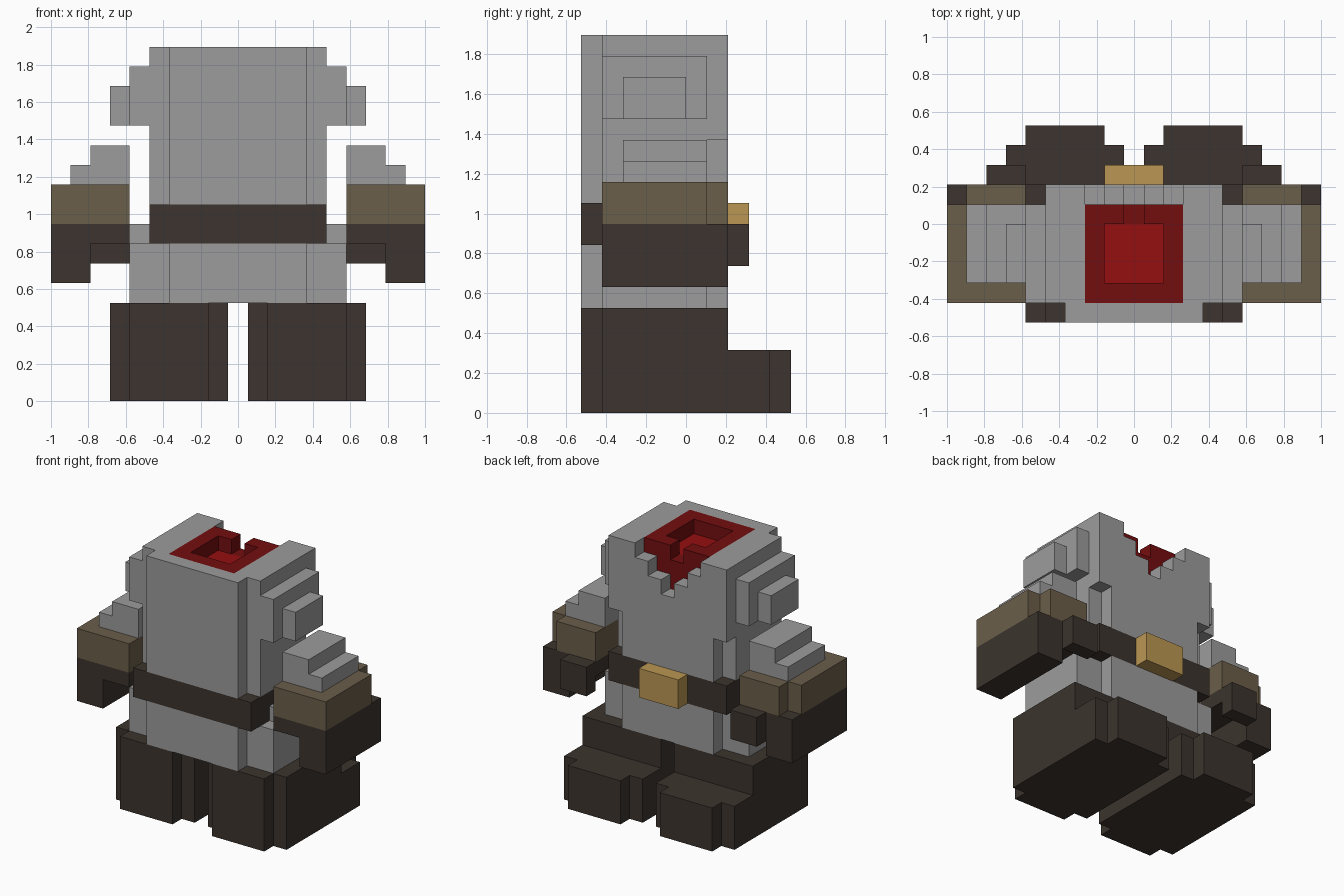
import bpy, bmesh

if "Cube" in bpy.data.objects:
    bpy.data.objects.remove(bpy.data.objects["Cube"])

U = 2 / 19  # block size


def lin(c):
    c /= 255
    return c / 12.92 if c <= 0.04045 else ((c + 0.055) / 1.055) ** 2.4


def material(name, r, g, b):
    m = bpy.data.materials.new(name)
    m.diffuse_color = (lin(r), lin(g), lin(b), 1)
    m.use_nodes = True
    m.node_tree.nodes["Principled BSDF"].inputs["Base Color"].default_value = m.diffuse_color
    return m


GREY = material("stone_grey", 156, 156, 156)
DARK = material("dark_leather", 60, 52, 46)
BROWN = material("olive_brown", 107, 94, 74)
GOLD = material("gold", 187, 151, 83)
MAROON = material("dark_red", 116, 13, 15)
RED = material("bright_red", 149, 14, 16)


def cells(boxes):
    """Fill blocks; x runs from the centre line, y and z count from the back and ground."""
    out = set()
    for x0, x1, y0, y1, z0, z1 in boxes:
        out |= {(i, j, k) for i in range(int(x0 + 9.5), int(x1 + 9.5))
                for j in range(y0, y1) for k in range(z0, z1)}
    return out


def wide(w, *yz):
    return (-w, w, *yz)


def flip(boxes):
    return [(-b[1], -b[0], *b[2:]) for b in boxes]


parts = {}


def part(name, mat, boxes, cut=()):
    used = set().union(*(p[1] for p in parts.values()))
    parts[name] = (mat, cells(boxes) - cells(cut) - used)


def pair(name, mat, boxes):
    part("right_" + name, mat, boxes)
    part("left_" + name, mat, flip(boxes))


# Boots: rounded heel, shaft, foot and toe cap
pair("boot", DARK, [(1.5, 5.5, 0, 1, 0, 5), (0.5, 6.5, 1, 7, 0, 5),
                    (0.5, 6.5, 7, 9, 0, 3), (1.5, 5.5, 9, 10, 0, 3)])

# Belt and buckle
part("belt", DARK, [wide(4.5, 0, 7, 8, 10)])
part("buckle", GOLD, [wide(1.5, 7, 8, 8, 10)])

# Red neck: sunken floor, then the rim with a notch at the front
part("neck_floor", RED, [wide(1.5, 2, 5, 16, 17)])
part("neck_rim", MAROON, [wide(2.5, 1, 6, 15, 18)],
     [wide(1.5, 2, 5, 17, 18), wide(0.5, 5, 6, 17, 18)])

# Body below and above the belt, with a stepped collar opening
part("lower_body", GREY, [wide(3.5, 0, 7, 5, 8), wide(5.5, 1, 6, 5, 8), wide(5.5, 2, 5, 8, 9)])
collar = [wide(w, 6, 7, z, z + 1) for w, z in ((2.5, 17), (1.5, 16), (0.5, 15))]
part("upper_body", GREY, [wide(3.5, 0, 7, 10, 18), wide(4.5, 1, 6, 10, 18),
                          wide(4.5, 6, 7, 13, 18)],
     collar + [wide(1.5, 2, 5, 17, 18), wide(0.5, 5, 6, 17, 18)])

# Stepped side plates
pair("side_plate", GREY, [(4.5, 5.5, 1, 6, 14, 17), (5.5, 6.5, 2, 5, 14, 16)])

# Arms: glove with thumb, cuff and stepped sleeve
pair("glove", DARK, [(5.5, 9.5, 1, 7, 8, 9), (7.5, 9.5, 1, 7, 6, 8), (5.5, 7.5, 7, 8, 7, 9)])
pair("cuff", BROWN, [(5.5, 8.5, 1, 7, 9, 11), (8.5, 9.5, 1, 6, 9, 11)])
pair("sleeve", GREY, [(5.5, 8.5, 2, 6, 11, 12), (5.5, 7.5, 2, 6, 12, 13)])

# Build each part from the outer block faces only, merging flat areas
solid = set().union(*(p[1] for p in parts.values()))
for name, (mat, filled) in parts.items():
    bm = bmesh.new()
    for c in sorted(filled):
        for axis in range(3):
            for side in (0, 1):
                n = list(c)
                n[axis] += 2 * side - 1
                if tuple(n) in solid:
                    continue
                a, b = (axis + 1) % 3, (axis + 2) % 3
                ring = []
                for da, db in ((0, 0), (1, 0), (1, 1), (0, 1)):
                    p = list(c)
                    p[axis] += side
                    p[a] += da
                    p[b] += db
                    ring.append(bm.verts.new(((p[0] - 9.5) * U, (p[1] - 5) * U, p[2] * U)))
                bm.faces.new(ring if side else ring[::-1])
    bmesh.ops.remove_doubles(bm, verts=bm.verts, dist=1e-4)
    bmesh.ops.dissolve_limit(bm, angle_limit=0.01, verts=bm.verts, edges=bm.edges)
    mesh = bpy.data.meshes.new(name)
    bm.to_mesh(mesh)
    bm.free()
    mesh.materials.append(mat)
    bpy.context.collection.objects.link(bpy.data.objects.new(name, mesh))
